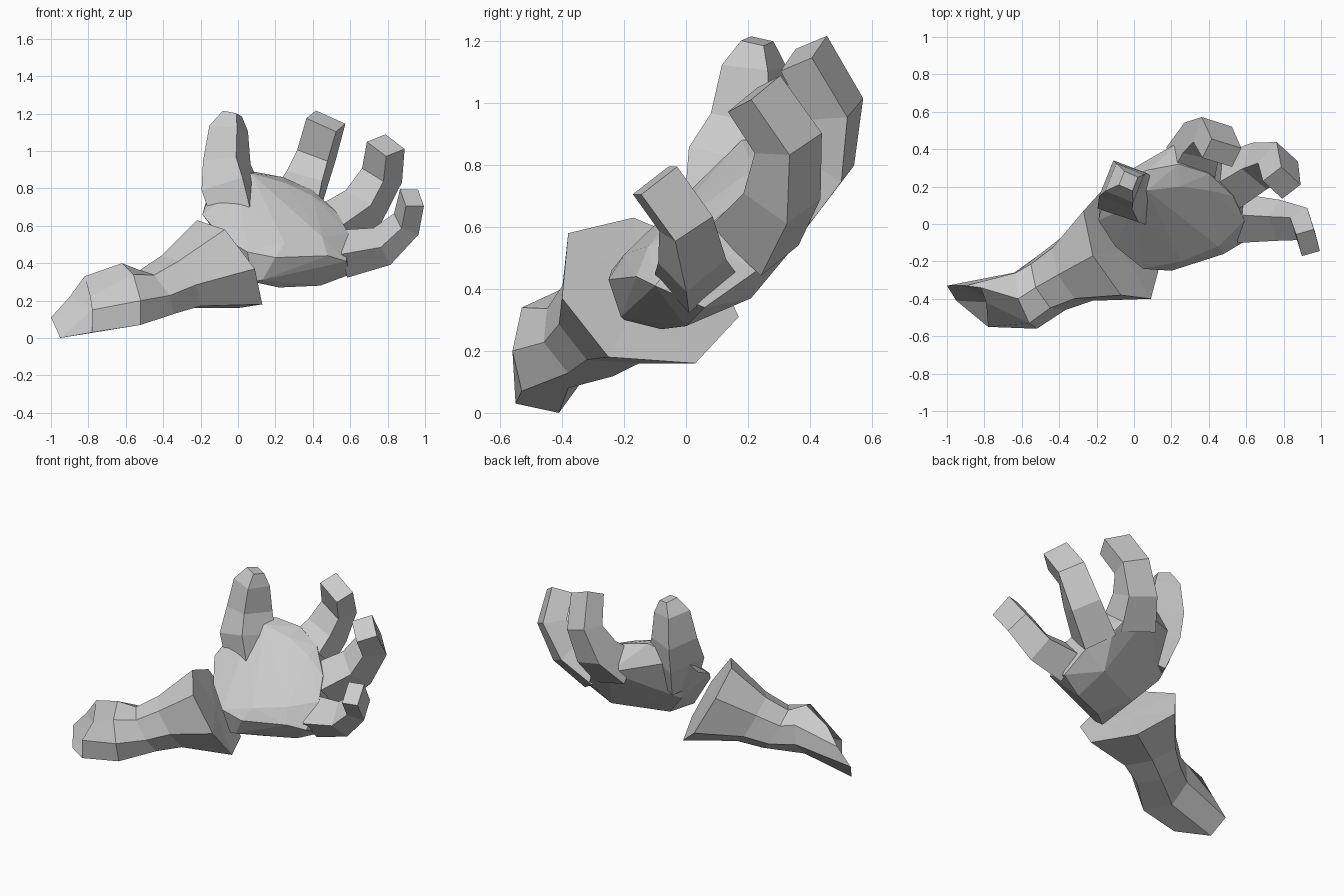
import bpy
import bmesh
from mathutils import Vector

default_cube = bpy.data.objects.get("Cube")
if default_cube:
    bpy.data.objects.remove(default_cube, do_unlink=True)

# One plain grey for the whole model
grey = bpy.data.materials.new("plain_grey")
grey.use_nodes = True
colour = (0.6, 0.6, 0.6, 1)
grey.diffuse_color = colour
for node in grey.node_tree.nodes:
    if node.type == 'BSDF_PRINCIPLED':
        node.inputs["Base Color"].default_value = colour


def finish(name, bm):
    """Turn a bmesh into a flat shaded object."""
    bmesh.ops.recalc_face_normals(bm, faces=bm.faces)
    mesh = bpy.data.meshes.new(name)
    bm.to_mesh(mesh)
    bm.free()
    mesh.materials.append(grey)
    obj = bpy.data.objects.new(name, mesh)
    bpy.context.collection.objects.link(obj)
    return obj


def cap(bm, ring, centre):
    """Close a ring with a fan around a centre point."""
    hub = bm.verts.new(centre)
    for a, b in zip(ring, ring[1:] + ring[:1]):
        bm.faces.new((a, b, hub))


def loft(name, rings, start_hub=None, end_hub=None):
    """Bridge matching rings of points and close both ends."""
    bm = bmesh.new()
    loops = [[bm.verts.new(p) for p in ring] for ring in rings]
    for low, high in zip(loops, loops[1:]):
        count = len(low)
        for i in range(count):
            j = (i + 1) % count
            bm.faces.new((low[i], low[j], high[j], high[i]))
    for ring, hub in ((loops[0], start_hub), (loops[-1], end_hub)):
        if hub is None:
            bm.faces.new(ring)
        else:
            cap(bm, ring, hub)
    return finish(name, bm)


def digit(name, side_hint, path):
    """Sweep a box section along a path of (centre, width, depth)."""
    side_hint = Vector(side_hint)
    centres = [Vector(p[0]) for p in path]
    last = len(path) - 1
    rings = []
    for i, (_, width, depth) in enumerate(path):
        tangent = (centres[min(i + 1, last)] - centres[max(i - 1, 0)]).normalized()
        side = (side_hint - tangent * side_hint.dot(tangent)).normalized()
        across = tangent.cross(side)
        rings.append([centres[i] + side * (u * width / 2) + across * (v * depth / 2)
                      for u, v in ((-1, -1), (1, -1), (1, 1), (-1, 1))])
    return loft(name, rings)


# Sleeve: flared cuff, narrow forearm, elbow bulge, ragged far end
cuff = [Vector(p) for p in (
    (-.22, -.17, .63), (-.07, -.38, .58), (.09, -.40, .37), (.13, -.25, .18),
    (0, .03, .16), (-.18, .17, .31), (-.27, .07, .53))]
elbow = [
    (-.62, -.40, .40), (-.56, -.53, .34), (-.52, -.56, .20), (-.52, -.53, .07),
    (-.62, -.38, .08), (-.64, -.26, .19), (-.63, -.26, .32)]
ragged_end = [
    (-.82, -.34, .33), (-.79, -.42, .22), (-.78, -.55, .15), (-.78, -.55, .03),
    (-.95, -.41, 0), (-1, -.33, .11), (-.90, -.33, .22)]
cuff_centre = sum(cuff, Vector()) / len(cuff)
sleeve_rings = [cuff]
for centre, scale in (((-.32, -.25, .30), .60), ((-.45, -.32, .24), .52)):
    sleeve_rings.append([Vector(centre) + (p - cuff_centre) * scale for p in cuff])
sleeve_rings += [elbow, ragged_end]
loft("sleeve", sleeve_rings, cuff_centre, (-.76, -.42, .17))

# Palm: faceted block wrapped around its main corners
wrist = [(-.10, -.12, .55), (.05, -.24, .46), (.08, -.20, .30),
         (.07, .07, .35), (-.07, .15, .51)]
heel = [(.20, -.25, .43), (.22, -.08, .27), (.13, -.21, .31),
        (.44, 0, .28), (.25, -.20, .51), (.45, -.12, .54)]
outer_edge = [(.48, -.16, .44), (.58, -.10, .41), (.59, .02, .56), (.60, .06, .34)]
knuckles = [(.41, .21, .37), (.57, .23, .46), (.47, .36, .55),
            (.42, .41, .63), (.26, .45, .71)]
upper_rim = [(.08, .29, .89), (.24, .32, .86), (.40, .27, .79), (.53, .15, .67),
             (.07, .18, .88), (.25, .20, .83), (.40, .18, .76)]
thumb_root = [(-.19, .02, .66), (-.18, .12, .70), (-.14, .22, .81),
              (0, .10, .80)]
bm = bmesh.new()
for corner in wrist + heel + outer_edge + knuckles + upper_rim + thumb_root:
    bm.verts.new(corner)
bmesh.ops.convex_hull(bm, input=bm.verts)
loose = [v for v in bm.verts if not v.link_faces]
bmesh.ops.delete(bm, geom=loose, context='VERTS')
finish("palm", bm)

# Thumb and three fingers, each from base to tip
digit("thumb", (.15, -.06, 0), (
    ((.01, .11, .60), .22, .18),
    ((-.04, .16, .80), .24, .25),
    ((-.06, .21, .94), .19, .21),
    ((-.05, .22, 1.12), .16, .16),
    ((-.03, .23, 1.20), .08, .08)))

digit("index_finger", (.16, -.05, -.07), (
    ((.30, .31, .68), .25, .22),
    ((.36, .44, .82), .20, .19),
    ((.42, .48, .98), .18, .14),
    ((.47, .38, 1.16), .18, .12)))

digit("middle_finger", (.12, -.11, -.09), (
    ((.50, .22, .57), .21, .23),
    ((.67, .31, .70), .19, .18),
    ((.77, .33, .87), .17, .15),
    ((.79, .22, 1.03), .16, .13)))

digit("little_finger", (.03, -.11, -.09), (
    ((.56, .03, .45), .20, .17),
    ((.77, .02, .49), .17, .14),
    ((.90, 0, .61), .15, .11),
    ((.93, -.10, .75), .15, .10)))
